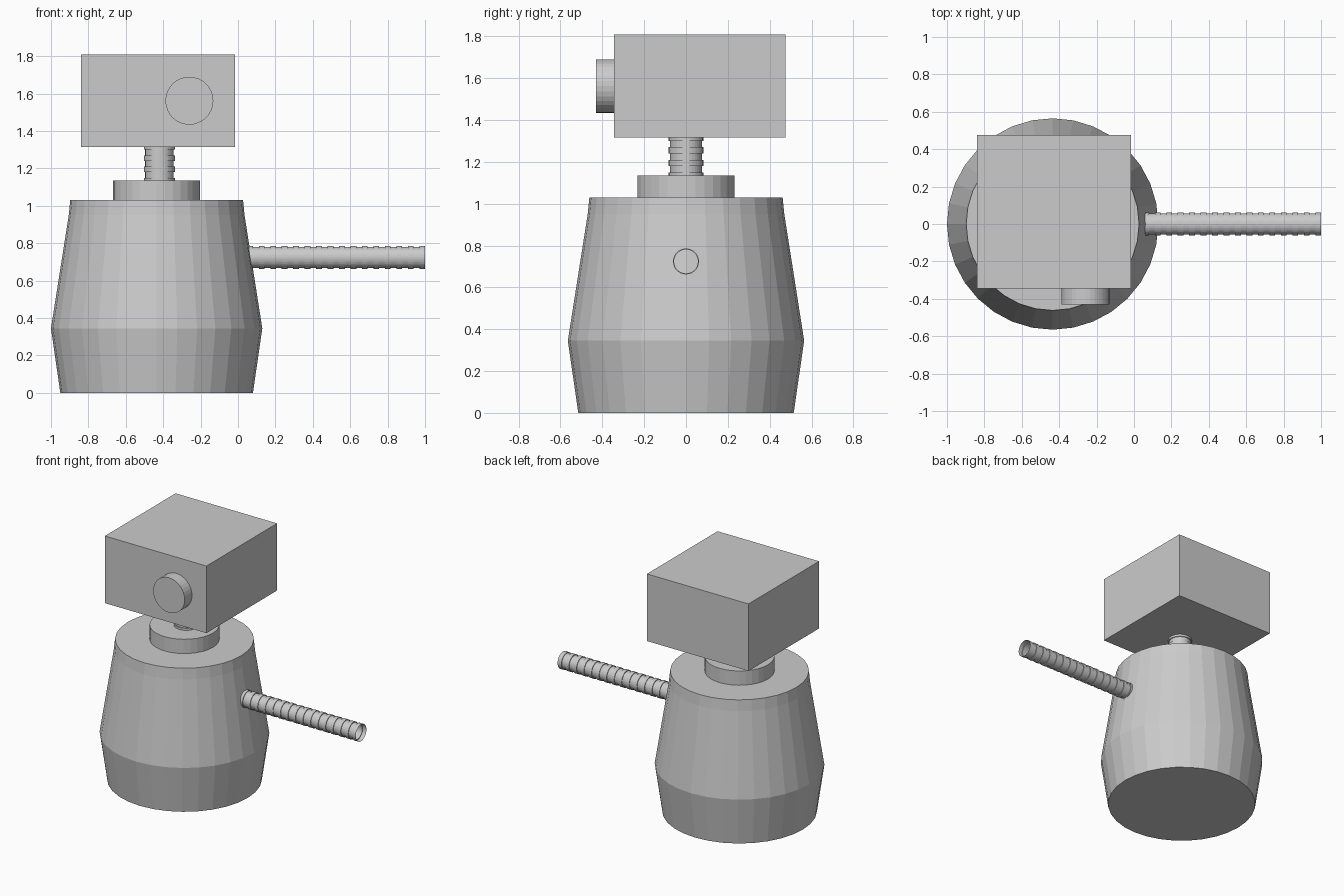
import bpy, bmesh, math
from mathutils import Matrix

cube = bpy.data.objects.get("Cube")
if cube:
    bpy.data.objects.remove(cube, do_unlink=True)

grey = bpy.data.materials.new("plain grey")
grey.use_nodes = True
grey.diffuse_color = (0.6, 0.6, 0.6, 1)
grey.node_tree.nodes["Principled BSDF"].inputs["Base Color"].default_value = (0.6, 0.6, 0.6, 1)


def finish(name, bm, matrix):
    bmesh.ops.recalc_face_normals(bm, faces=bm.faces)
    mesh = bpy.data.meshes.new(name)
    bm.to_mesh(mesh)
    bm.free()
    mesh.materials.append(grey)
    obj = bpy.data.objects.new(name, mesh)
    obj.matrix_world = matrix
    bpy.context.collection.objects.link(obj)
    return obj


def lathe(name, profile, matrix, sides=32, capped=True):
    """Turn a (radius, height) profile around local z."""
    bm = bmesh.new()
    rings = []
    for r, z in profile:
        angles = [math.tau * i / sides for i in range(sides)]
        rings.append([bm.verts.new((r * math.cos(a), r * math.sin(a), z)) for a in angles])
    for low, high in zip(rings, rings[1:]):
        for i in range(sides):
            j = (i + 1) % sides
            bm.faces.new((low[i], low[j], high[j], high[i]))
    if capped:
        bm.faces.new(rings[0][::-1])
        bm.faces.new(rings[-1])
    return finish(name, bm, matrix)


def hose(name, radius, groove, length, ridges, matrix):
    """Open tube with evenly spaced raised bands."""
    pitch = length / (ridges - 0.5)
    profile = []
    for i in range(ridges):
        z = i * pitch
        profile += [(radius, z), (radius, z + pitch * 0.5)]
        if i < ridges - 1:
            profile += [(groove, z + pitch * 0.5), (groove, z + pitch)]
    return lathe(name, profile, matrix, capped=False)


at = Matrix.Translation
axis_x = -0.435

# Barrel body and the collar on top
lathe("body", [(0.515, 0), (0.565, 0.345), (0.47, 0.95), (0.462, 1.03)], at((axis_x, 0, 0)))
lathe("collar", [(0.232, 1.02), (0.232, 1.135)], at((axis_x, 0, 0)))

# Ribbed neck and side arm
hose("neck", 0.083, 0.076, 0.21, 4, at((-0.42, 0, 1.12)))
hose("arm", 0.062, 0.057, 0.95, 16, at((0.05, 0, 0.724)) @ Matrix.Rotation(math.pi / 2, 4, 'Y'))

# Box head
bm = bmesh.new()
bmesh.ops.create_cube(bm, size=1)
bmesh.ops.scale(bm, vec=(0.825, 0.82, 0.493), verts=bm.verts)
finish("head", bm, at((-0.4275, 0.065, 1.5625)))

# Round eye on the head's front
lathe("eye", [(0.128, 0), (0.128, 0.09)],
      at((-0.26, -0.34, 1.562)) @ Matrix.Rotation(math.pi / 2, 4, 'X'))
